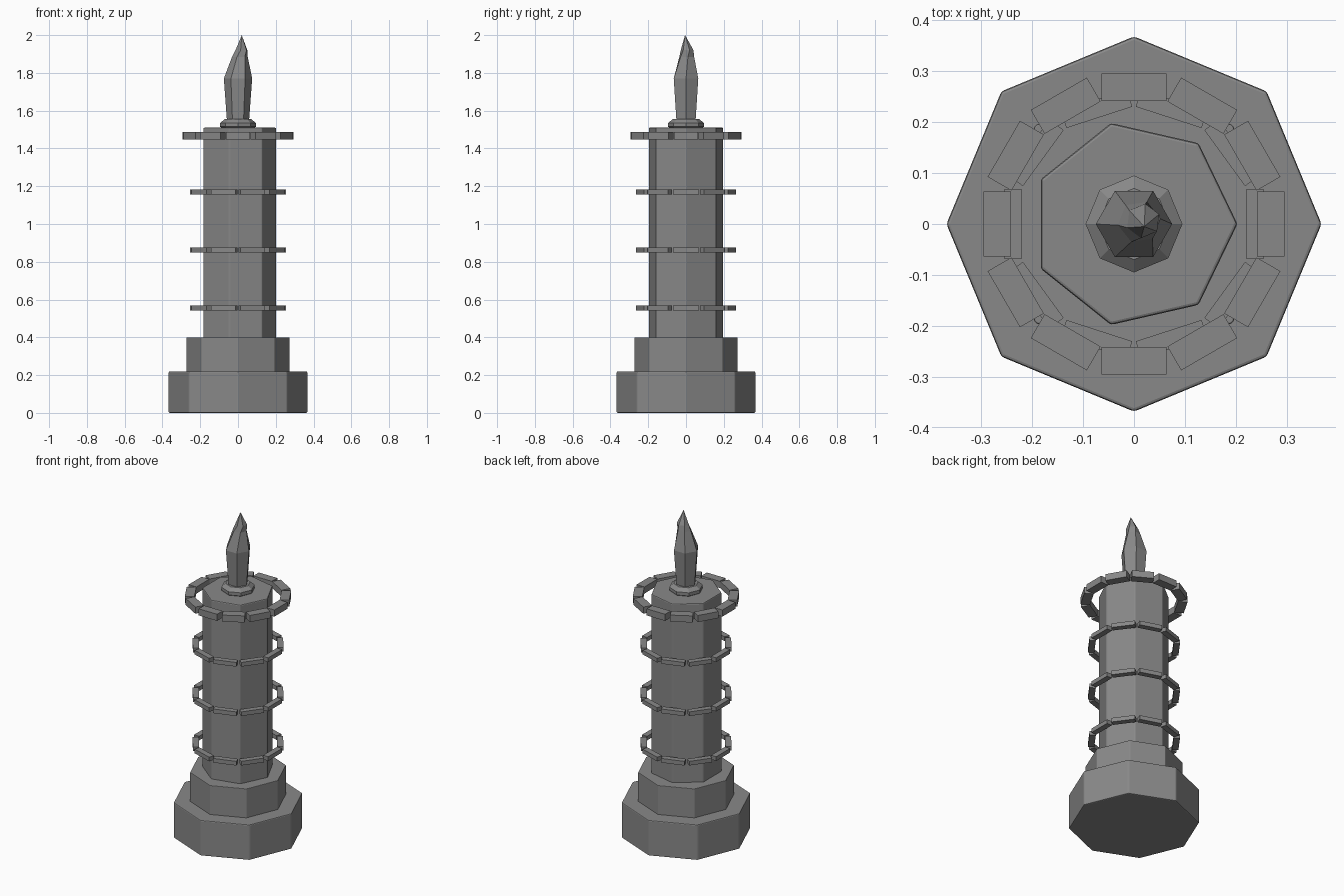
import bpy, bmesh
from math import cos, sin, pi, tau
from mathutils import Matrix, Vector

if "Cube" in bpy.data.objects:
    bpy.data.objects.remove(bpy.data.objects["Cube"])

stone = bpy.data.materials.new("grey stone")
stone.use_nodes = True
GREY = (0.25, 0.25, 0.25, 1)
stone.diffuse_color = GREY
stone.node_tree.nodes["Principled BSDF"].inputs["Base Color"].default_value = GREY


def add_object(name, bm, bevel=0):
    bmesh.ops.recalc_face_normals(bm, faces=bm.faces)
    mesh = bpy.data.meshes.new(name)
    bm.to_mesh(mesh)
    bm.free()
    mesh.materials.append(stone)
    obj = bpy.data.objects.new(name, mesh)
    bpy.context.collection.objects.link(obj)
    if bevel:
        mod = obj.modifiers.new("soft edges", "BEVEL")
        mod.width = bevel
        mod.segments = 2
        mod.limit_method = "ANGLE"
    return obj


def loft(name, sides, rings, bevel=0, tip=None):
    """Stack polygon rings given as (radius, z, x, y, turn), closed at both ends."""
    bm = bmesh.new()
    loops = []
    for r, z, x, y, turn in rings:
        loops.append([bm.verts.new((x + r * cos(tau * i / sides + turn),
                                    y + r * sin(tau * i / sides + turn), z))
                      for i in range(sides)])
    for low, high in zip(loops, loops[1:]):
        for i in range(sides):
            j = (i + 1) % sides
            bm.faces.new((low[i], low[j], high[j], high[i]))
    bm.faces.new(loops[0][::-1])
    if tip:
        top = bm.verts.new(tip)
        for i in range(sides):
            bm.faces.new((loops[-1][i], loops[-1][(i + 1) % sides], top))
    else:
        bm.faces.new(loops[-1])
    return add_object(name, bm, bevel)


def prism(name, sides, radius, z0, z1, bevel):
    return loft(name, sides, [(radius, z, 0, 0, 0) for z in (z0, z1)], bevel)


def block_ring(name, count, inner, outer, length, z0, z1):
    """Circle of separate straight blocks."""
    bm = bmesh.new()
    size = Matrix.Diagonal((outer - inner, length, z1 - z0, 1))
    place = Matrix.Translation(((inner + outer) / 2, 0, (z0 + z1) / 2))
    for i in range(count):
        turn = Matrix.Rotation(tau * i / count, 4, "Z")
        bmesh.ops.create_cube(bm, size=1, matrix=turn @ place @ size)
    return add_object(name, bm)


# Stepped base and seven-sided column
prism("base_plinth", 8, 0.368, 0, 0.22, 0.006)
prism("upper_plinth", 8, 0.274, 0.21, 0.40, 0.003)
prism("column", 7, 0.203, 0.39, 1.51, 0.006)

# Floating rings of blocks
for i in range(3):
    z = 0.555 + 0.307 * i
    block_ring(f"column_ring_{i + 1}", 10, 0.22, 0.255, 0.136, z - 0.013, z + 0.013)
block_ring("crown_ring", 12, 0.241, 0.295, 0.127, 1.447, 1.488)

# Rounded collar under the flame
loft("flame_collar", 8, [(0.075, 1.50, 0, 0, 0), (0.095, 1.515, 0, 0, 0),
                         (0.095, 1.535, 0, 0, 0), (0.07, 1.555, 0, 0, 0)])

# Six-sided flame with a bent, twisted tip
loft("flame", 6, [(0.058, 1.54, 0, 0, 0), (0.075, 1.77, 0, 0, 0),
                  (0.042, 1.885, 0.01, 0.004, 0.15),
                  (0.034, 1.92, 0.018, 0.006, 0.4)],
     tip=(0.02, -0.005, 2.0))
